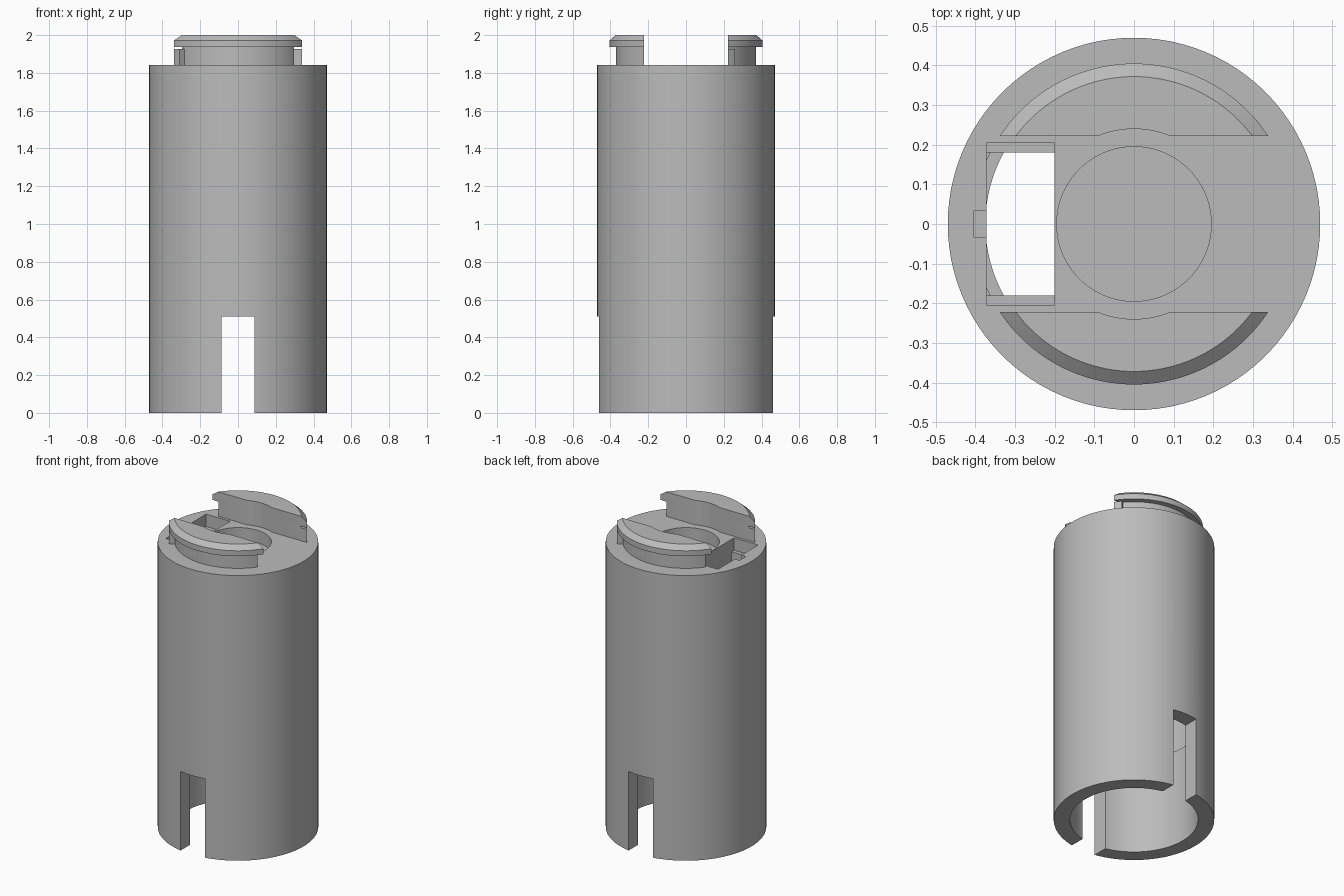
import bpy, bmesh
from math import sin, cos, pi, radians, sqrt, asin, acos

if "Cube" in bpy.data.objects:
    bpy.data.objects.remove(bpy.data.objects["Cube"])

grey = bpy.data.materials.new("plain grey")
grey.diffuse_color = (0.5, 0.5, 0.5, 1)
grey.use_nodes = True
grey.node_tree.nodes["Principled BSDF"].inputs["Base Color"].default_value = grey.diffuse_color

TOP = 1.842      # top face of the tube
CHORD = 0.222    # flat inner side of the lugs
RELIEF = 0.24    # round relief in the lugs


def loft(name, rings):
    """Closed solid skinned through rings of matching points."""
    bm = bmesh.new()
    loops = [[bm.verts.new(p) for p in ring] for ring in rings]
    n = len(loops[0])
    for a, b in zip(loops, loops[1:]):
        for i in range(n):
            j = (i + 1) % n
            bm.faces.new((a[i], a[j], b[j], b[i]))
    bm.faces.new(loops[0][::-1])
    bm.faces.new(loops[-1])
    bmesh.ops.recalc_face_normals(bm, faces=bm.faces)
    me = bpy.data.meshes.new(name)
    bm.to_mesh(me)
    bm.free()
    me.materials.append(grey)
    ob = bpy.data.objects.new(name, me)
    bpy.context.collection.objects.link(ob)
    return ob


def prism(name, pts, z0, z1):
    return loft(name, [[(x, y, z) for x, y in pts] for z in (z0, z1)])


def box(name, x0, x1, y0, y1, z0, z1):
    return prism(name, [(x0, y0), (x1, y0), (x1, y1), (x0, y1)], z0, z1)


def circle(r, n=96):
    return [(r * cos(2 * pi * i / n), r * sin(2 * pi * i / n)) for i in range(n)]


def cut(body, cutter):
    mod = body.modifiers.new("cut", 'BOOLEAN')
    mod.operation, mod.solver, mod.object = 'DIFFERENCE', 'EXACT', cutter
    bpy.context.view_layer.objects.active = body
    bpy.ops.object.modifier_apply(modifier=mod.name)
    bpy.data.objects.remove(cutter)


def smooth(ob):
    bpy.ops.object.select_all(action='DESELECT')
    ob.select_set(True)
    bpy.context.view_layer.objects.active = ob
    bpy.ops.object.shade_smooth_by_angle(angle=radians(25))


# Hollow tube, closed at the top, with a wider bore above a ledge
profile = [(0.47, 0), (0.47, TOP), (0, TOP), (0, 1.68), (0.405, 1.68),
           (0.405, 0.63), (0.375, 0.63), (0.375, 0)]
bore = loft("bore", [[(x, y, z) for x, y in circle(r)] for r, z in
                     [(0.375, -0.1), (0.375, 0.63), (0.405, 0.63), (0.405, 1.68)]])
tube = prism("tube", circle(0.47), 0, TOP)
cut(tube, bore)

# Slots through the lower wall, front and back
cut(tube, box("slot", -0.087, 0.087, -0.6, 0.6, -0.1, 0.51))
# Window in the top with side ledges and a small notch
cut(tube, box("window", -0.372, -0.2, -0.18, 0.18, 1.5, 2))
cut(tube, box("window_ledge", -0.372, -0.2, -0.205, 0.205, TOP - 0.08, 2))
cut(tube, box("notch", -0.405, -0.36, -0.033, 0.033, TOP - 0.08, 2))
# Shallow round recess
cut(tube, prism("recess", circle(0.195), TOP - 0.08, 2))
smooth(tube)


def lug_outline(r, z, side):
    """Circle segment with a shallow round relief in its flat side."""
    a = asin(CHORD / r)
    pts = [(r * cos(a + (pi - 2 * a) * i / 40), r * sin(a + (pi - 2 * a) * i / 40))
           for i in range(41)]
    b = acos(CHORD / RELIEF)
    pts += [(RELIEF * sin(b * t / 6), RELIEF * cos(b * t / 6)) for t in range(-6, 7)]
    return [(x * side, y * side, z) for x, y in pts]


# Two flanged lugs, each with an end stop, turned half a turn apart
for side, label in ((1, "back"), (-1, "front")):
    steps = [(0.37, TOP - 0.005), (0.37, 1.937), (0.405, 1.937), (0.405, 1.972), (0.372, 2.0)]
    smooth(loft(label + "_lug", [lug_outline(r, z, side) for r, z in steps]))
    start = asin(CHORD / 0.405)
    end = radians(40)
    pts = [(0.28, CHORD)]
    pts += [(0.405 * cos(start + (end - start) * i / 4), 0.405 * sin(start + (end - start) * i / 4))
            for i in range(5)]
    pts.append((0.36 * cos(end), 0.36 * sin(end)))
    smooth(prism(label + "_stop", [(x * side, y * side) for x, y in pts], TOP - 0.005, 1.926))
